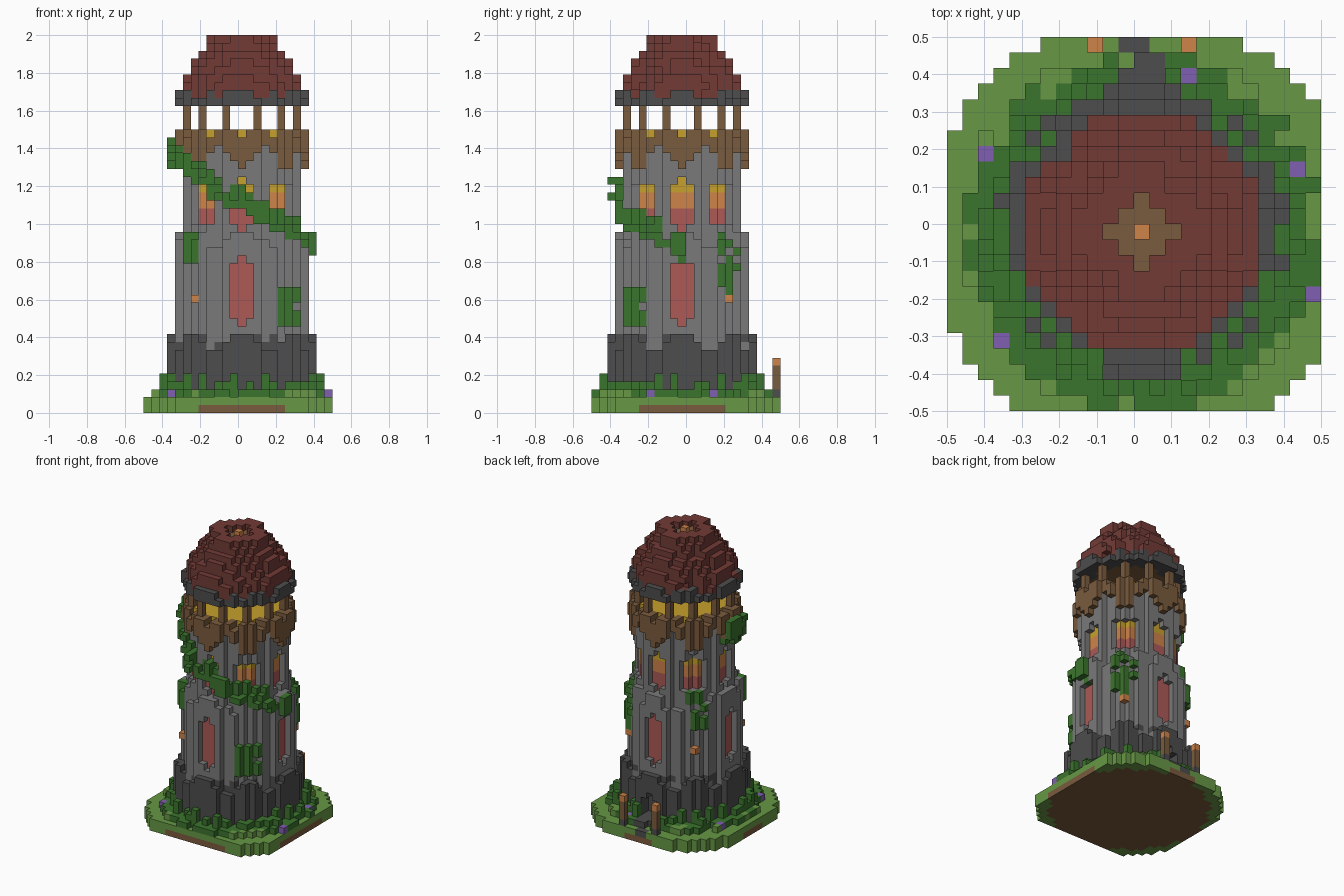
import bpy
import bmesh
import math
import random

random.seed(4)
cube = bpy.data.objects.get("Cube")
if cube:
    bpy.data.objects.remove(cube, do_unlink=True)

S = 1 / 24          # edge of one block
R = range(-13, 14)
COLORS = {
    "grass_green": (103, 152, 69), "leaf_green": (59, 117, 46),
    "dark_stone": (77, 77, 78), "grey_stone": (122, 122, 122),
    "roof_red": (114, 59, 54), "wood_brown": (122, 91, 61),
    "lamp_orange": (206, 131, 74), "flower_purple": (129, 95, 178),
    "glass_red": (172, 90, 86), "glow_yellow": (198, 160, 45),
}


def make_material(name, rgb):
    lin = [((c / 255 + 0.055) / 1.055) ** 2.4 for c in rgb] + [1]
    m = bpy.data.materials.new(name)
    m.use_nodes = True
    m.diffuse_color = lin
    bsdf = m.node_tree.nodes["Principled BSDF"]
    bsdf.inputs["Base Color"].default_value = lin
    bsdf.inputs["Roughness"].default_value = 0.9
    return m


MATS = {n: make_material(n, c) for n, c in COLORS.items()}
cells = {}          # (i, j, k) -> (part, colour)


def put(i, j, k, part, color):
    cells[i, j, k] = (part, color)


def cut(i, j, k):
    cells.pop((i, j, k), None)


def disc(r2, k0, k1, part, color, inner=-1):
    """Stack of round layers; k1 may be a function giving a ragged top."""
    for i in R:
        for j in R:
            if inner < i * i + j * j <= r2 and -12 <= i <= 11 and -11 <= j <= 12:
                for k in range(k0, k1(i, j) if callable(k1) else k1):
                    put(i, j, k, part, color)


def four_ways(a, b):
    """Quarter turns of a cell."""
    return [(a, b), (-b, a), (-a, -b), (b, -a)]


def eightfold(i, j):
    """Wave that is high on the main and diagonal sides, low between them."""
    return math.cos(8 * math.atan2(j, i))


# Ground: grass over a dirt core
disc(185, 0, 2, "grass", "grass_green")
disc(148, 0, 1, "dirt", "wood_brown")
disc(136, 2, lambda i, j: 2 + (max(abs(i), abs(j)) < 12 and random.random() < 0.5),
     "grass", "grass_green")

# Bushes around the foot
disc(116, 2, lambda i, j: random.choice([3, 3, 4, 4, 5]), "bushes", "leaf_green", 88)
disc(132, 2, lambda i, j: random.choice([2, 3, 3]), "bushes", "leaf_green", 116)

# Tower body in three tapering drums with ragged tops
disc(70, 2, 8, "base", "dark_stone")
disc(88, 2, lambda i, j: round(9 + 0.9 * eightfold(i, j)), "base", "dark_stone", 70)
disc(70, 8, lambda i, j: 23 if i * i + j * j <= 56 or min(abs(i), abs(j)) < 2
     else random.choice([21, 22, 23]), "wall", "grey_stone")
disc(56, 19, 34, "wall", "grey_stone")
for i, j, k in list(cells):
    if k in (8, 9) and 49 < i * i + j * j <= 70 and random.random() < 0.4:
        put(i, j, k, "base", "dark_stone")

# Shallow slots in the stonework
for _ in range(10):
    a = random.uniform(0, math.tau)
    i, j = round(7.1 * math.cos(a)), round(7.1 * math.sin(a))
    k0 = random.choice([27, 29])
    if max(abs(i), abs(j)) < 7:
        for k in range(k0, k0 + 3):
            cut(i, j, k)

# Lower windows on the four sides, recessed one block
for w in (-1, 0, 1):
    for k in range(11 + abs(w), 20 - abs(w)):
        for i, j in four_ways(8, w):
            cut(i, j, k)
        for i, j in four_ways(7, w):
            put(i, j, k, "lower_windows", "glass_red")


# Upper windows, glowing from red up to yellow, on eight sides
def glow(k):
    return "glass_red" if k < 26 else "lamp_orange" if k < 28 else "glow_yellow"


for k in range(23, 30):
    for w in (-1, 0, 1):
        if 23 + abs(w) <= k < 30 - abs(w):
            for r in (7, 8):
                for i, j in four_ways(r, w):
                    cut(i, j, k)
            for i, j in four_ways(6, w):
                put(i, j, k, "upper_windows", glow(k))
    if 24 <= k < 29:
        for a, b in ((5, 5), (4, 6), (6, 4)):
            for i, j in four_ways(a, b):
                cut(i, j, k)
        for a, b in ((4, 5), (5, 4)):
            for i, j in four_ways(a, b):
                put(i, j, k, "upper_windows", glow(k))

# Gallery with brackets hanging below the main and diagonal sides
disc(70, 34, 36, "gallery", "wood_brown", 42)
for i in R:
    for j in R:
        if 56 < i * i + j * j <= 70:
            drop = eightfold(i, j)
            low = 31 if drop > 0.6 else 32 if drop > 0 else 33 if drop > -0.7 else 34
            for k in range(low, 34):
                put(i, j, k, "gallery", "wood_brown")
disc(42, 34, 36, "lantern_floor", "glow_yellow")
for a in (-4, 0, 4):
    for r in (6, 7, 8):
        for i, j in four_ways(r, a):
            if i * i + j * j > 42:
                cut(i, j, 35)

# Posts carrying the roof
for a, b in ((7, 2), (7, -2), (5, 5)):
    for i, j in four_ways(a, b):
        for k in range(35, 40):
            put(i, j, k, "gallery_posts", "wood_brown")

# Roof: ragged stone eave, shingled dome and open crown
disc(70, 39, lambda i, j: 41 if min(abs(i), abs(j)) < 2 or random.random() < 0.5 else 40,
     "eave", "dark_stone", 36)
disc(36, 39, 40, "ceiling", "wood_brown")
for k, r2 in enumerate((58, 58, 53, 45, 38, 29, 20, 17), 40):
    # a few shingles are missing from the edge of each course
    disc(r2 - 9, k, k + 1, "roof", "roof_red")
    disc(r2, k, lambda i, j: k + (min(abs(i), abs(j)) < 2 or random.random() < 0.75),
         "roof", "roof_red", r2 - 9)
for i in range(-2, 3):
    for j in range(abs(i) - 2, 3 - abs(i)):
        cut(i, j, 47)
        put(i, j, 46, "crown_beam", "wood_brown")
put(0, 0, 47, "crown_lamp", "lamp_orange")

# Back doorway, steps and gate posts
for i in (-1, 0, 1):
    for j in (8, 9):
        for k in range(3, 7 - abs(i)):
            cut(i, j, k)
    for j in (10, 11, 12):
        for k in range(2, 8):
            cut(i, j, k)
        if (i, j) not in ((1, 12), (-1, 11)):
            for k in range(1, 3 if j < 12 else 2):
                put(i, j, k, "steps", "dark_stone")
for i in (-3, 3):
    put(i, 12, 2, "gate_posts", "dark_stone")
    for k in range(3, 6):
        put(i, 12, k, "gate_posts", "wood_brown")
    put(i, 12, 6, "gate_lamps", "lamp_orange")

# Wall lamps on three diagonals; the vine fills the fourth
for i, j in ((6, 6), (-6, 6), (-6, -6)):
    put(i, j, 14, "wall_lamps", "lamp_orange")


# Climbing vine: leaves laid on the outermost block in a direction
def leaf(deg, k, thick=False):
    a = math.radians(deg)
    r, trail = 12.0, []
    while r > 6.6:
        c = (round(r * math.cos(a)), round(r * math.sin(a)), k)
        if c in cells:
            break
        if c not in trail:
            trail.append(c)
        r -= 0.25
    leaves.update(trail[-2 if thick else -1:])


leaves = set()
path = [(172, 33), (205, 32), (225, 30), (245, 28), (270, 26.6),
        (305, 24), (330, 23), (358, 21)]
for (a0, k0), (a1, k1) in zip(path, path[1:]):
    for n in range(8):
        t = n / 8
        deg, mid = a0 + (a1 - a0) * t, round(k0 + (k1 - k0) * t)
        for d in range(random.choice([1, 2, 3, 3])):
            leaf(deg, mid + d - 1, 240 < deg < 290 and random.random() < 0.6)

# Hanging clumps: start and end angle, bottom, top, density
for a0, a1, k0, k1, full in ((303, 323, 11, 16, 0.9), (212, 226, 19, 23, 0.8),
                             (36, 54, 15, 23, 0.35), (128, 142, 18, 24, 0.4),
                             (354, 364, 19, 23, 0.8), (172, 186, 31, 35, 0.8)):
    for deg in range(a0, a1, 3):
        for k in range(k0, k1):
            if random.random() < full:
                leaf(deg, k)
for c in leaves:
    put(*c, "vine", "leaf_green")

# Flowers in the grass
for i, j in ((-10, 5), (3, 10), (10, 4), (11, -4), (-9, -7)):
    for k in range(3, 7):
        cut(i, j, k)
    put(i, j, 2, "flowers", "flower_purple")

# Build one mesh per part from the exposed block sides
SIDES = [(axis, sign) for axis in range(3) for sign in (0, 1)]
for part in sorted({p for p, _ in cells.values()}):
    bm = bmesh.new()
    mesh = bpy.data.meshes.new(part)
    slots = sorted({c for p, c in cells.values() if p == part})
    for name in slots:
        mesh.materials.append(MATS[name])
    for cell, (p, color) in cells.items():
        if p != part:
            continue
        for axis, sign in SIDES:
            near = list(cell)
            near[axis] += 2 * sign - 1
            if tuple(near) in cells:
                continue
            u, v = (axis + 1) % 3, (axis + 2) % 3
            ring = []
            for du, dv in ((0, 0), (1, 0), (1, 1), (0, 1)):
                q = list(cell)
                q[axis] += sign
                q[u] += du
                q[v] += dv
                ring.append(bm.verts.new((q[0] * S, (q[1] - 1) * S, q[2] * S)))
            face = bm.faces.new(ring if sign else ring[::-1])
            face.material_index = slots.index(color)
    bmesh.ops.remove_doubles(bm, verts=bm.verts[:], dist=S / 100)
    bm.to_mesh(mesh)
    bm.free()
    bpy.context.collection.objects.link(bpy.data.objects.new(part, mesh))
